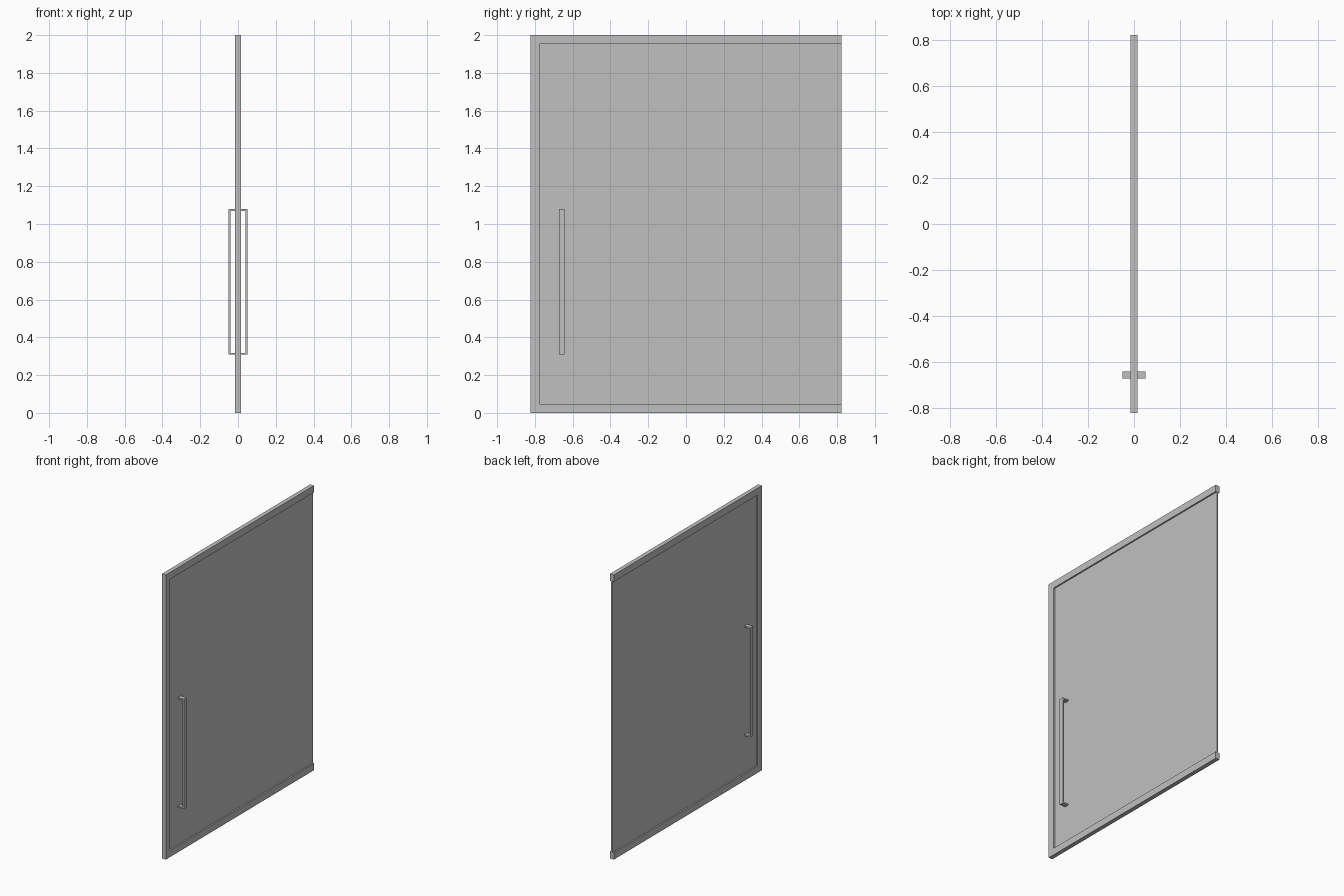
import bpy
import bmesh

old = bpy.data.objects.get("Cube")
if old:
    bpy.data.objects.remove(old, do_unlink=True)

grey = bpy.data.materials.new("light grey")
grey.use_nodes = True
colour = (0.53, 0.53, 0.53, 1)
grey.diffuse_color = colour
grey.node_tree.nodes["Principled BSDF"].inputs["Base Color"].default_value = colour


def extrude_profile(name, points, x0, x1):
    """Extrude a side outline of (y, z) points from x0 to x1."""
    bm = bmesh.new()
    face = bm.faces.new([bm.verts.new((x0, y, z)) for y, z in points])
    grown = bmesh.ops.extrude_face_region(bm, geom=[face])["geom"]
    bmesh.ops.translate(bm, vec=(x1 - x0, 0, 0),
                        verts=[v for v in grown if isinstance(v, bmesh.types.BMVert)])
    bmesh.ops.recalc_face_normals(bm, faces=bm.faces)
    mesh = bpy.data.meshes.new(name)
    bm.to_mesh(mesh)
    bm.free()
    mesh.materials.append(grey)
    obj = bpy.data.objects.new(name, mesh)
    bpy.context.collection.objects.link(obj)
    return obj


def box(name, x0, x1, y0, y1, z0, z1):
    return extrude_profile(name, [(y0, z0), (y1, z0), (y1, z1), (y0, z1)], x0, x1)


HALF, TOP, RIM, THICK = 0.823, 2.0, 0.048, 0.015

# C-shaped frame, open along the back edge
inner = -HALF + RIM
extrude_profile("door_frame", [
    (-HALF, 0), (HALF, 0), (HALF, RIM), (inner, RIM),
    (inner, TOP - RIM), (HALF, TOP - RIM), (HALF, TOP), (-HALF, TOP)], -THICK, THICK)

# Thin panel set between the rails
box("door_panel", -0.005, 0.005, inner, HALF, RIM, TOP - RIM)

# Flat pull handle on each side
Y0, Y1, LOW, HIGH, REACH, BAR = -0.673, -0.642, 0.308, 1.08, 0.05, 0.01
for side, s in (("left", 1), ("right", -1)):
    outline = [(0.005, LOW), (REACH, LOW), (REACH, HIGH), (0.005, HIGH),
               (0.005, HIGH - BAR), (REACH - BAR, HIGH - BAR),
               (REACH - BAR, LOW + BAR), (0.005, LOW + BAR)]
    handle = extrude_profile(side + "_handle", outline, Y0, Y1)
    # Turn the outline so that it reaches out from the panel
    for v in handle.data.vertices:
        v.co = (s * v.co.y, v.co.x, v.co.z)
    if s > 0:
        handle.data.flip_normals()
